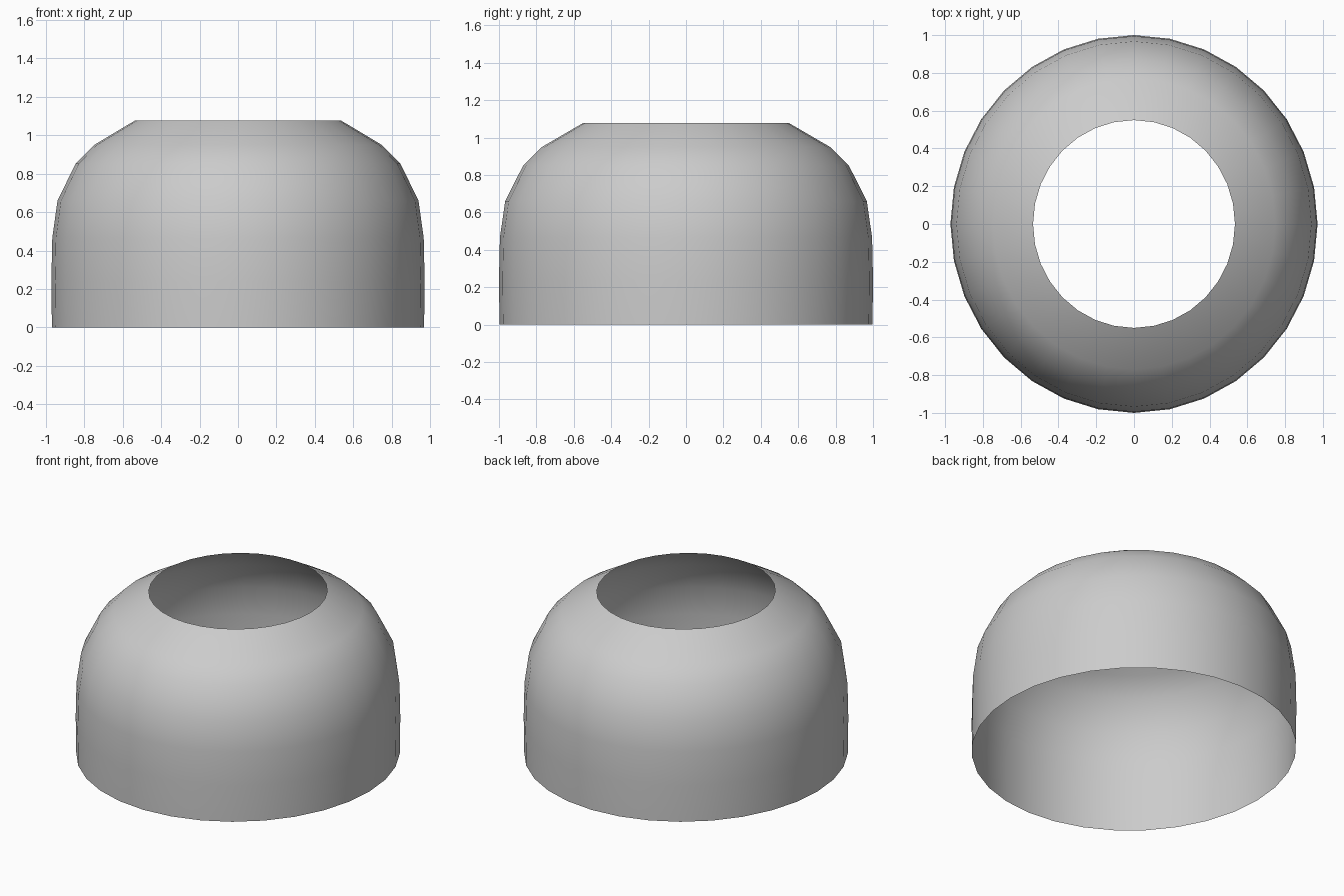
import bpy, bmesh
from math import cos, sin, pi

if "Cube" in bpy.data.objects:
    bpy.data.objects.remove(bpy.data.objects["Cube"])

SIDES = 32
X_SCALE = 0.972  # slightly narrower in x than in y

# (radius, height) of each ring, bottom to top
PROFILE = [(0.997, 0), (1.0, 0.24), (0.995, 0.465), (0.967, 0.66),
           (0.87, 0.852), (0.77, 0.95), (0.55, 1.078)]

# Open dome shell, lathed from the profile
bm = bmesh.new()
rings = [[bm.verts.new((r * X_SCALE * cos(2 * pi * i / SIDES),
                        r * sin(2 * pi * i / SIDES), z))
          for i in range(SIDES)] for r, z in PROFILE]
for low, high in zip(rings, rings[1:]):
    for i in range(SIDES):
        j = (i + 1) % SIDES
        bm.faces.new((low[i], low[j], high[j], high[i])).smooth = True

mesh = bpy.data.meshes.new("dome_shell")
bm.to_mesh(mesh)
bm.free()
shell = bpy.data.objects.new("dome_shell", mesh)
bpy.context.collection.objects.link(shell)
